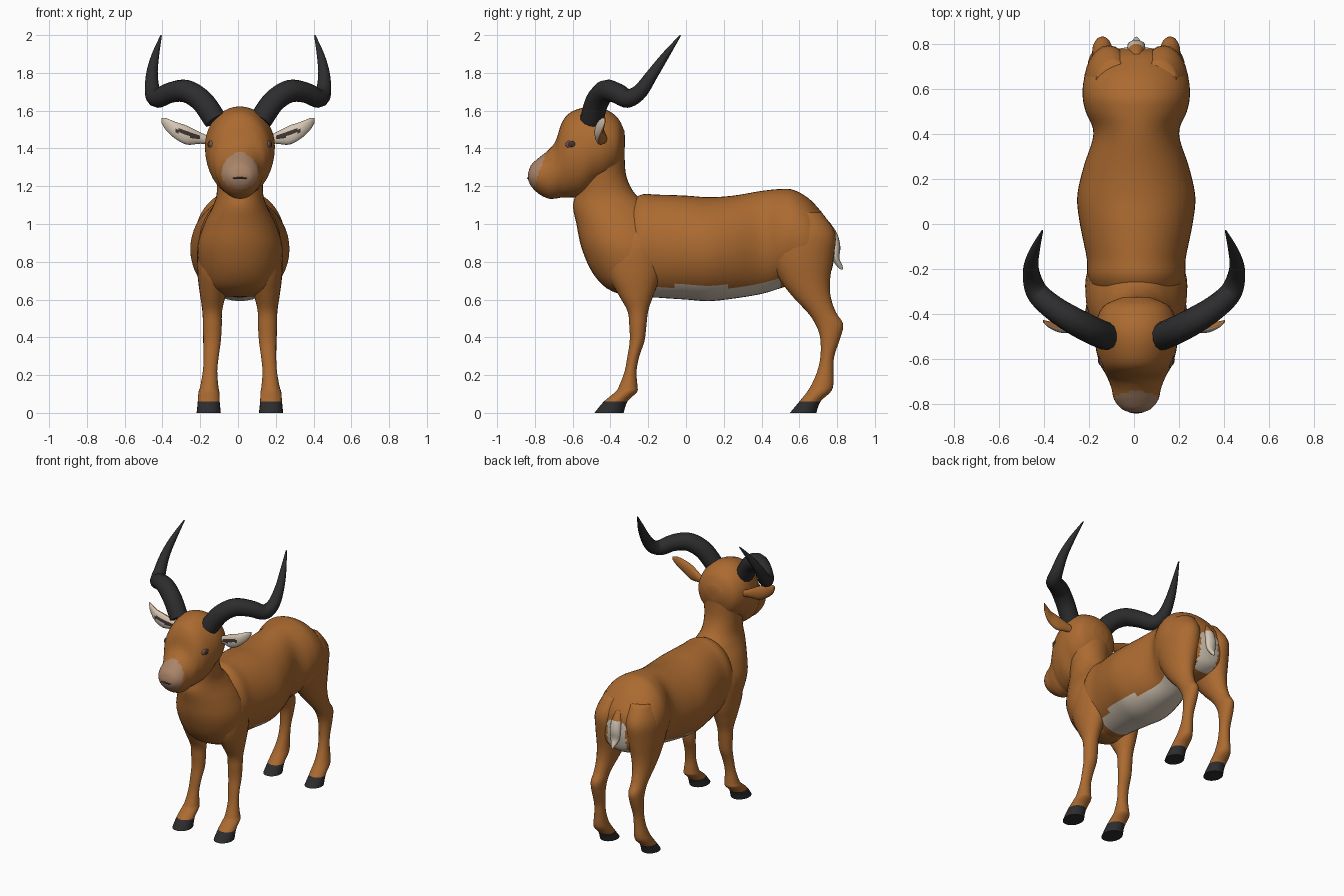
import bpy, bmesh, math
from mathutils import Vector

cube = bpy.data.objects.get("Cube")
if cube:
    bpy.data.objects.remove(cube, do_unlink=True)


def material(name, red, green, blue):
    mat = bpy.data.materials.new(name)
    mat.use_nodes = True
    colour = (red, green, blue, 1)
    mat.diffuse_color = colour
    mat.node_tree.nodes["Principled BSDF"].inputs["Base Color"].default_value = colour
    return mat


coat = material("russet coat", .41, .145, .03)
cream = material("cream fur", .66, .57, .46)
horn_black = material("horn black", .026, .026, .028)
muzzle_tan = material("muzzle tan", .4, .23, .14)
dark = material("dark brown", .05, .035, .03)
lid = material("eyelid brown", .2, .1, .055)
CENTRE = .01
SIDES = (("left", 1), ("right", -1))


def finish(obj, angle=60):
    bpy.ops.object.select_all(action='DESELECT')
    obj.select_set(True)
    bpy.context.view_layer.objects.active = obj
    bpy.ops.object.shade_smooth_by_angle(angle=math.radians(angle))


def smooth_rows(rows, steps):
    """Pass a Catmull-Rom curve through the control rows."""
    rows = [Vector(row) for row in rows]
    result = []
    for i in range(len(rows) - 1):
        a, b = rows[max(i - 1, 0)], rows[i]
        c, d = rows[i + 1], rows[min(i + 2, len(rows) - 1)]
        for k in range(steps):
            t = k / steps
            result.append(b + (c - a) * t / 2 + (a - b * 2.5 + c * 2 - d / 2) * t ** 2
                          + ((b - c) * 3 + d - a) * t ** 3 / 2)
    return result + [rows[-1]]


def loft(name, axis, rows, mats, rule=None, side=1, segments=32, steps=4):
    """Rows hold: position along axis, low edge, high edge, half width, offset."""
    bm = bmesh.new()
    rings = []
    for along, low, high, half, offset in smooth_rows(rows, steps):
        ring = []
        for k in range(segments):
            angle = math.tau * k / segments
            wide = offset + half * math.cos(angle)
            tall = (low + high) / 2 + (high - low) / 2 * math.sin(angle)
            place = {'x': (along * side, wide, tall),
                     'y': (wide * side + CENTRE, along, tall),
                     'z': (wide * side + CENTRE, tall, along)}[axis]
            ring.append(bm.verts.new(place))
        rings.append(ring)
    for lower, upper in zip(rings, rings[1:]):
        for k in range(segments):
            n = (k + 1) % segments
            bm.faces.new((lower[k], lower[n], upper[n], upper[k]))
    bm.faces.new(rings[0])
    bm.faces.new(rings[-1])
    bmesh.ops.recalc_face_normals(bm, faces=bm.faces)
    bm.normal_update()
    for face in bm.faces:
        if rule:
            face.material_index = rule(face.calc_center_median(), face.normal)
    mesh = bpy.data.meshes.new(name)
    bm.to_mesh(mesh)
    bm.free()
    for mat in mats:
        mesh.materials.append(mat)
    obj = bpy.data.objects.new(name, mesh)
    bpy.context.collection.objects.link(obj)
    finish(obj)
    return obj


def ball(name, place, scale, mat):
    bpy.ops.mesh.primitive_uv_sphere_add(segments=16, ring_count=10, radius=1, location=place)
    obj = bpy.context.object
    obj.name = name
    obj.scale = scale
    obj.data.materials.append(mat)
    finish(obj)


# Trunk with pale belly and rump patch
def trunk_colour(c, n):
    belly = n.z < -.7 and -.18 < c.y < .5
    rump = c.y > .7 and abs(c.x - CENTRE) < .075 and c.z < .93
    return 1 if belly or rump else 0


loft("trunk", 'y', [
    (-.38, .7, 1.05, .13, 0), (-.25, .62, 1.15, .21, 0), (-.15, .61, 1.155, .22, 0),
    (0, .6, 1.15, .25, 0), (.12, .592, 1.142, .262, 0), (.25, .605, 1.15, .235, 0),
    (.4, .63, 1.175, .19, 0), (.5, .66, 1.185, .225, 0), (.57, .68, 1.18, .238, 0),
    (.65, .68, 1.135, .23, 0), (.72, .7, 1.06, .19, 0), (.765, .74, .99, .13, 0),
    (.785, .82, .9, .04, 0)], [coat, cream], trunk_colour, segments=48, steps=5)

# Chest rising into the neck
loft("chest_and_neck", 'z', [
    (.615, -.31, -.22, .08, 0), (.66, -.42, -.14, .17, 0), (.75, -.5, -.08, .21, 0),
    (.88, -.555, -.08, .225, 0), (1, -.58, -.12, .19, 0), (1.09, -.598, -.19, .145, 0),
    (1.16, -.585, -.27, .123, 0), (1.25, -.57, -.315, .125, 0), (1.36, -.57, -.325, .14, 0),
    (1.48, -.55, -.325, .14, 0), (1.55, -.5, -.36, .09, 0)], [coat])

# Head with tan muzzle
loft("head", 'y', [
    (-.836, 1.235, 1.27, .03, 0), (-.82, 1.2, 1.312, .066, 0), (-.78, 1.16, 1.35, .098, 0),
    (-.73, 1.135, 1.39, .11, 0), (-.69, 1.135, 1.44, .125, 0), (-.66, 1.14, 1.53, .14, 0),
    (-.62, 1.14, 1.585, .162, 0), (-.55, 1.15, 1.615, .18, 0), (-.48, 1.2, 1.622, .185, 0),
    (-.42, 1.23, 1.605, .175, 0), (-.36, 1.29, 1.56, .14, 0), (-.325, 1.38, 1.49, .06, 0)],
    [coat, muzzle_tan],
    lambda c, n: 1 if c.y < -.755 - (1.34 - c.z) * .35 else 0, segments=40, steps=5)
ball("mouth", (CENTRE, -.825, 1.243), (.045, .016, .008), dark)

# Tail
loft("tail", 'z', [
    (1.01, .72, .76, .02, 0), (.95, .745, .8, .034, 0), (.88, .765, .817, .04, 0),
    (.82, .775, .812, .034, 0), (.78, .795, .828, .016, 0), (.758, .82, .832, .004, 0)],
    [cream, coat], lambda c, n: 1 if c.z > .95 else 0, segments=16)


def hoof_colour(c, n):
    return 1 if c.z < .06 else 0


def ear_colour(c, n):
    x = abs(c.x)
    if n.y > -.3:
        return 0
    ridge = 1.455 + (x - .2) * .33
    return 2 if .2 < x < .33 and abs(c.z - ridge) < .011 else 1


for word, side in SIDES:
    # Front leg
    loft(word + "_front_leg", 'z', [
        (0, -.485, -.33, .064, .165), (.06, -.435, -.31, .058, .165),
        (.11, -.375, -.26, .055, .164), (.14, -.355, -.257, .048, .162),
        (.22, -.325, -.262, .038, .158), (.3, -.31, -.247, .04, .152),
        (.38, -.298, -.22, .046, .147), (.46, -.3, -.21, .05, .146),
        (.54, -.31, -.2, .052, .146), (.63, -.36, -.17, .07, .142),
        (.75, -.42, -.13, .095, .13), (.9, -.42, -.13, .1, .12),
        (1.02, -.36, -.2, .06, .1)], [coat, horn_black], hoof_colour, side, 24)
    # Hind leg
    loft(word + "_hind_leg", 'z', [
        (0, .55, .69, .06, .165), (.06, .6, .712, .054, .165),
        (.11, .64, .765, .052, .164), (.15, .665, .78, .046, .162),
        (.22, .695, .78, .038, .158), (.3, .712, .785, .037, .155),
        (.4, .71, .818, .043, .152), (.47, .685, .832, .046, .15),
        (.53, .645, .795, .05, .148), (.61, .57, .767, .065, .143),
        (.7, .5, .762, .085, .135), (.82, .44, .78, .108, .125),
        (.95, .44, .79, .108, .12), (1.06, .52, .72, .08, .1)],
        [coat, horn_black], hoof_colour, side, 24)
    # Ear
    loft(word + "_ear", 'x', [
        (.14, 1.42, 1.46, .015, -.43), (.2, 1.425, 1.485, .02, -.44),
        (.27, 1.42, 1.52, .026, -.455), (.33, 1.45, 1.54, .022, -.46),
        (.38, 1.495, 1.56, .014, -.445), (.405, 1.535, 1.562, .005, -.43)],
        [coat, cream, dark], ear_colour, side, 28)
    # Eye and nostril
    ball(word + "_eyelid", (side * .148 + CENTRE, -.6, 1.42), (.018, .038, .026), lid)
    ball(word + "_eye", (side * .152 + CENTRE, -.602, 1.422), (.019, .028, .02), dark)
    ball(word + "_nostril", (side * .032 + CENTRE, -.824, 1.258), (.014, .01, .008), dark)
    # Horn, a tapering curve
    curve = bpy.data.curves.new(word + "_horn", 'CURVE')
    curve.dimensions = '3D'
    curve.bevel_depth = 1
    curve.bevel_resolution = 4
    curve.use_fill_caps = True
    path = smooth_rows([
        (.12, -.5, 1.55, .062), (.19, -.47, 1.65, .062), (.275, -.425, 1.703, .06),
        (.36, -.37, 1.695, .055), (.425, -.31, 1.665, .05), (.452, -.245, 1.7, .042),
        (.456, -.18, 1.79, .032), (.438, -.11, 1.89, .021), (.407, -.03, 1.998, .004)], 5)
    spline = curve.splines.new('POLY')
    spline.points.add(len(path) - 1)
    for point, (x, y, z, radius) in zip(spline.points, path):
        point.co = (x * side, y, z, 1)
        point.radius = radius
    spline.use_smooth = True
    curve.materials.append(horn_black)
    horn = bpy.data.objects.new(word + "_horn", curve)
    bpy.context.collection.objects.link(horn)
